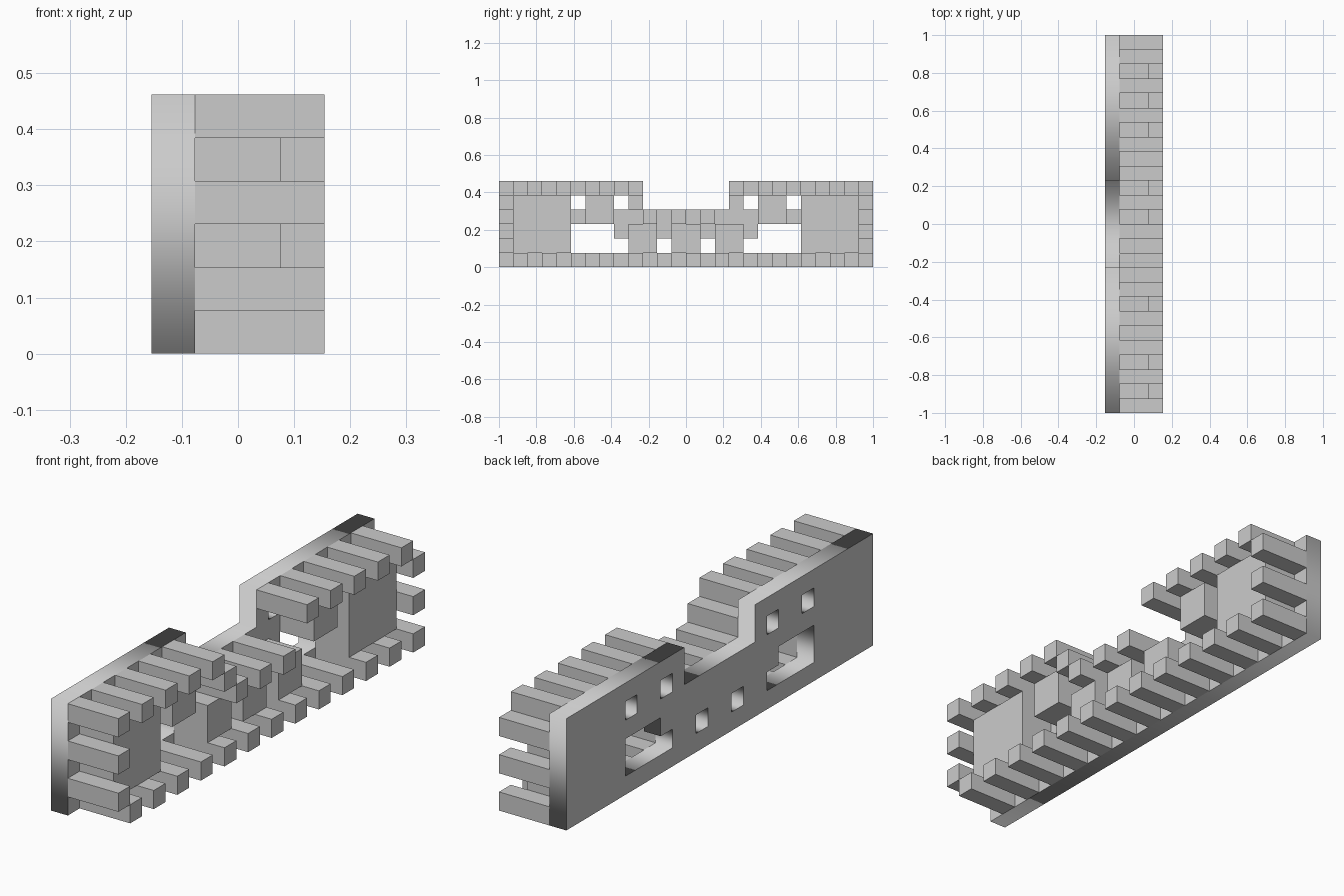
import bpy, bmesh
from mathutils import Matrix, Vector

if "Cube" in bpy.data.objects:
    bpy.data.objects.remove(bpy.data.objects["Cube"])

U = 2 / 26            # one grid cell: panel is 4 x 26 x 6 cells


def box_set(name, boxes):
    """Boxes (y0, y1, z0, z1, x_end) in cells, growing out of the plate."""
    bm = bmesh.new()
    for y0, y1, z0, z1, x1 in boxes:
        size = Vector((x1 - 1, y1 - y0, z1 - z0)) * U
        mid = Vector(((x1 + 1) / 2 - 2, (y0 + y1) / 2 - 13, (z0 + z1) / 2)) * U
        m = Matrix.Translation(mid) @ Matrix.Diagonal((*size, 1))
        bmesh.ops.create_cube(bm, size=1, matrix=m)
    # the face against the plate is hidden
    bm.normal_update()
    hidden = [f for f in bm.faces if f.normal.x < -0.5]
    bmesh.ops.delete(bm, geom=hidden, context='FACES')
    me = bpy.data.meshes.new(name)
    bm.to_mesh(me)
    bm.free()
    ob = bpy.data.objects.new(name, me)
    bpy.context.collection.objects.link(ob)
    return ob


def mirrored(pts):
    return [(26 - y, z) for y, z in pts]


# Back plate: notched outline with window holes
outline = [(0, 0), (26, 0), (26, 6), (16, 6), (16, 4), (10, 4), (10, 6), (0, 6)]
holes = [
    [(5, 1), (9, 1), (9, 2), (8, 2), (8, 3), (5, 3)],
    [(5, 4), (6, 4), (6, 5), (5, 5)],
    [(8, 4), (9, 4), (9, 5), (8, 5)],
    [(11, 1), (12, 1), (12, 2), (11, 2)],
]
holes += [mirrored(h) for h in holes]
cu = bpy.data.curves.new("back_plate", 'CURVE')
cu.dimensions = '2D'
cu.fill_mode = 'BOTH'
cu.extrude = U / 2
for loop in [outline] + holes:
    sp = cu.splines.new('POLY')
    sp.points.add(len(loop) - 1)
    for p, (y, z) in zip(sp.points, loop):
        p.co = ((y - 13) * U, z * U, 0, 1)
    sp.use_cyclic_u = True
plate = bpy.data.objects.new("back_plate", cu)
bpy.context.collection.objects.link(plate)
plate.matrix_world = Matrix(((0, 0, 1, -1.5 * U), (1, 0, 0, 0), (0, 1, 0, 0), (0, 0, 0, 1)))
bpy.context.view_layer.objects.active = plate
plate.select_set(True)
bpy.ops.object.convert(target='MESH')

# Joint fingers: every other cell around the outline
top = [(y, 3 if 10 <= y < 16 else 5) for y in range(0, 26, 2)]
bottom = [(y, 0) for y in range(1, 26, 2)]
ends = [(0, 1), (0, 3), (25, 2), (25, 4)]
notch = [(9, 4)]
for name, cells in (("top_fingers", top), ("bottom_fingers", bottom),
                    ("end_fingers", ends), ("notch_finger", notch)):
    box_set(name, [(y, y + 1, z, z + 1, 4) for y, z in cells])

# Inner blocks, symmetric about the middle
half = [(1, 5, 1, 5, 3), (6, 8, 3, 5, 3), (9, 11, 1, 3, 3)]
blocks = half + [(26 - b, 26 - a, c, d, e) for a, b, c, d, e in half]
blocks.append((12, 14, 1, 3, 3))
box_set("inner_blocks", blocks)
